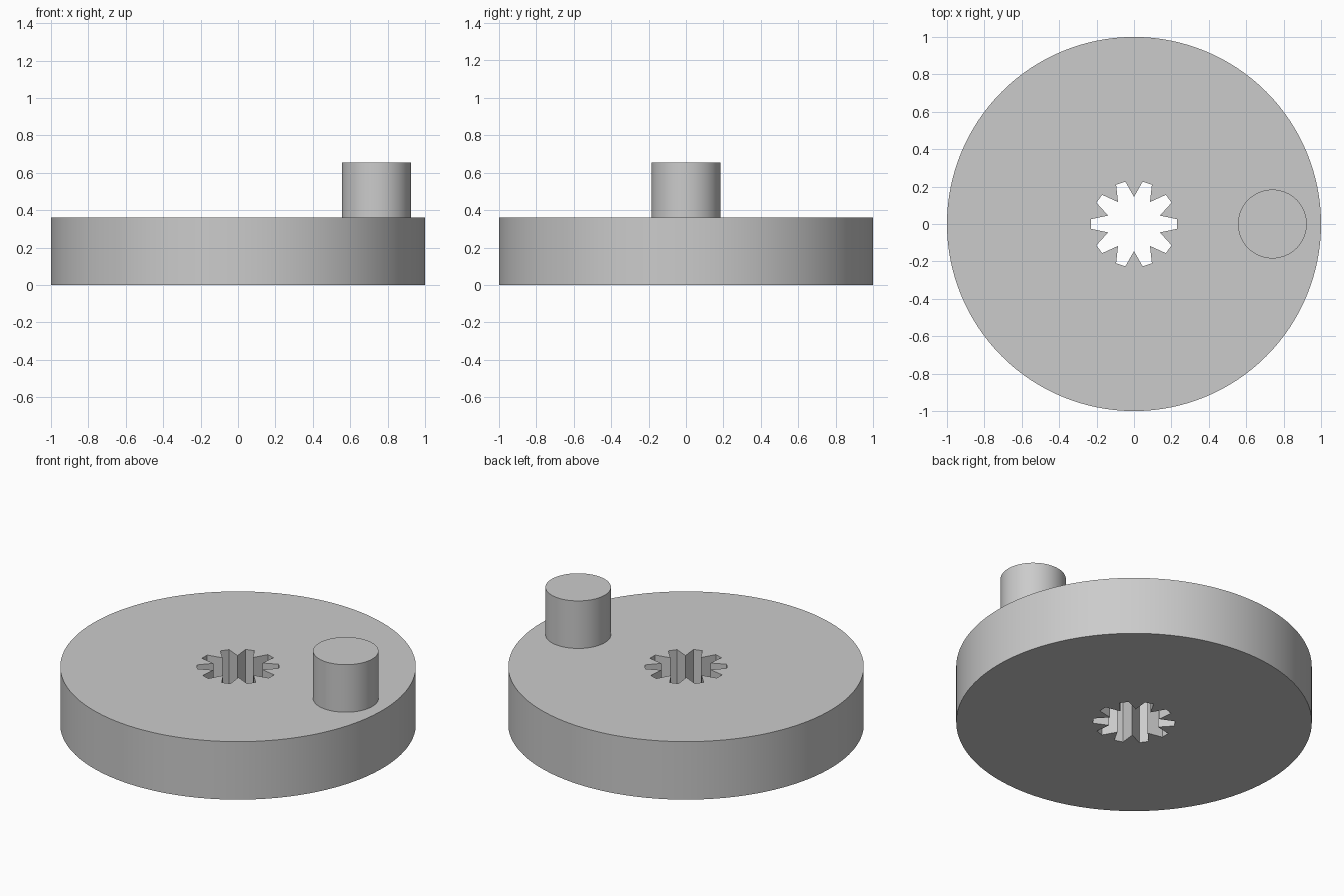
import bpy
import math

cube = bpy.data.objects.get("Cube")
if cube:
    bpy.data.objects.remove(cube, do_unlink=True)

TEETH = 10
TIP_RADIUS, ROOT_RADIUS = 0.231, 0.145
TIP_HALF_ANGLE = math.radians(6.5)
DISC_HEIGHT, PEG_TOP = 0.36, 0.655

# Single plain grey material
grey = bpy.data.materials.new("plain grey")
grey.use_nodes = True
colour = (0.6, 0.6, 0.6, 1)
grey.diffuse_color = colour
grey.node_tree.nodes["Principled BSDF"].inputs["Base Color"].default_value = colour


def prism(name, outline, bottom, top):
    """Extrude a closed outline straight up into a capped solid."""
    n = len(outline)
    verts = [(x, y, z) for z in (bottom, top) for x, y in outline]
    faces = [tuple(reversed(range(n))), tuple(range(n, 2 * n))]
    faces += [(i, (i + 1) % n, n + (i + 1) % n, n + i) for i in range(n)]
    mesh = bpy.data.meshes.new(name)
    mesh.from_pydata(verts, [], faces)
    mesh.materials.append(grey)
    obj = bpy.data.objects.new(name, mesh)
    bpy.context.collection.objects.link(obj)
    return obj


def polar(radius, angle):
    return radius * math.cos(angle), radius * math.sin(angle)


def circle(radius, count, centre_x=0):
    points = (polar(radius, math.tau * i / count) for i in range(count))
    return [(x + centre_x, y) for x, y in points]


# Round disc and offset crank peg
disc = prism("disc", circle(1, 128), 0, DISC_HEIGHT)
peg = prism("crank_peg", circle(0.184, 64, 0.74), DISC_HEIGHT, PEG_TOP)

# Splined shaft hole: flat tips with sharp valleys between them
step = math.tau / TEETH
spline = []
for i in range(TEETH):
    a = i * step
    spline += [polar(TIP_RADIUS, a - TIP_HALF_ANGLE),
               polar(TIP_RADIUS, a + TIP_HALF_ANGLE),
               polar(ROOT_RADIUS, a + step / 2)]
cutter = prism("shaft_hole_cutter", spline, -0.1, DISC_HEIGHT + 0.1)
cutter.hide_render = True

# Cut the hole through the disc, then discard the cutter
cut = disc.modifiers.new("shaft hole", 'BOOLEAN')
cut.operation = 'DIFFERENCE'
cut.solver = 'EXACT'
cut.object = cutter
bpy.ops.object.select_all(action='DESELECT')
bpy.context.view_layer.objects.active = disc
disc.select_set(True)
bpy.ops.object.modifier_apply(modifier=cut.name)
bpy.data.objects.remove(cutter, do_unlink=True)

# Smooth round walls with crisp rims and spline edges
peg.select_set(True)
bpy.ops.object.shade_smooth_by_angle(angle=math.radians(25))
